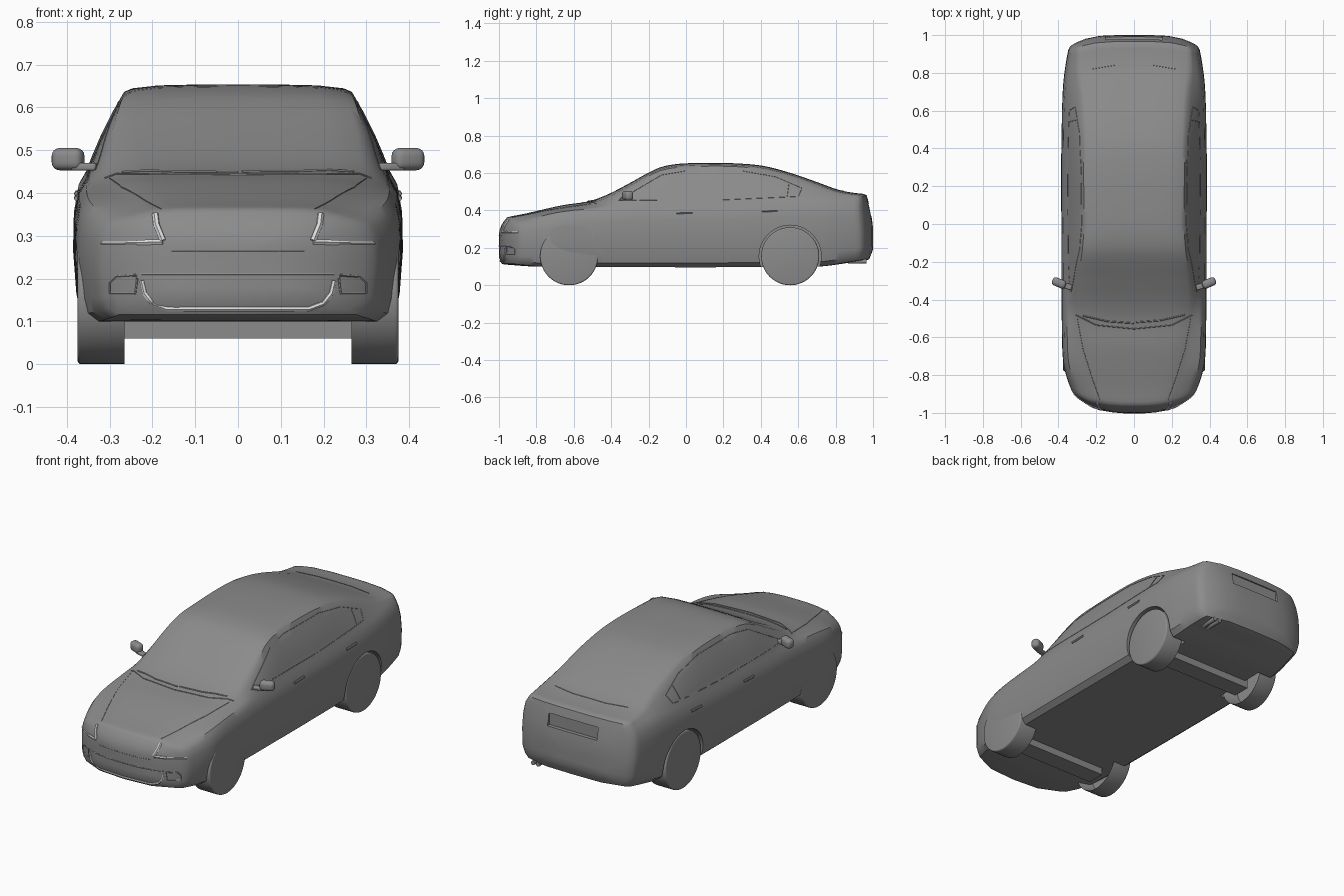
import bpy, bmesh, math
from mathutils import Vector
from mathutils.bvhtree import BVHTree

if "Cube" in bpy.data.objects:
    bpy.data.objects.remove(bpy.data.objects["Cube"], do_unlink=True)
parts = []


def material(name, value):
    m = bpy.data.materials.new(name)
    m.use_nodes = True
    m.diffuse_color = (value, value, value, 1)
    m.node_tree.nodes["Principled BSDF"].inputs["Base Color"].default_value = m.diffuse_color
    return m


GREY = material("body grey", 0.26)
CHROME = material("bright trim", 0.7)


def add_mesh(name, bm, mat=GREY):
    bmesh.ops.recalc_face_normals(bm, faces=bm.faces)
    mesh = bpy.data.meshes.new(name)
    bm.to_mesh(mesh)
    bm.free()
    mesh.materials.append(mat)
    obj = bpy.data.objects.new(name, mesh)
    bpy.context.collection.objects.link(obj)
    parts.append(obj)
    return obj


def bake(obj):
    """Replace an object by its evaluated mesh."""
    bpy.context.view_layer.update()
    deps = bpy.context.evaluated_depsgraph_get()
    mesh = bpy.data.meshes.new_from_object(obj.evaluated_get(deps))
    name = obj.name
    if obj in parts:
        parts.remove(obj)
    bpy.data.objects.remove(obj, do_unlink=True)
    new = bpy.data.objects.new(name, mesh)
    bpy.context.collection.objects.link(new)
    parts.append(new)
    return new


def box(name, center, size, bevel=0.0, turn=0.0):
    bm = bmesh.new()
    bmesh.ops.create_cube(bm, size=1)
    bmesh.ops.scale(bm, vec=size, verts=bm.verts)
    if bevel:
        bmesh.ops.bevel(bm, geom=bm.edges[:], offset=bevel, segments=4, profile=0.5, affect='EDGES')
    obj = add_mesh(name, bm)
    obj.location = center
    obj.rotation_euler.z = turn
    return obj


def smooth(pts, y):
    """Cubic interpolation through (y, value) points."""
    i = max(k for k in range(len(pts) - 1) if k == 0 or pts[k][0] <= y)
    slope = lambda a, b: (pts[b][1] - pts[a][1]) / (pts[b][0] - pts[a][0])
    m0, m1 = slope(max(i - 1, 0), i + 1), slope(i, min(i + 2, len(pts) - 1))
    (y0, a), (y1, b) = pts[i], pts[i + 1]
    h = y1 - y0
    t = (y - y0) / h
    return (a * (2*t**3 - 3*t*t + 1) + b * (3*t*t - 2*t**3)
            + h * (m0 * (t**3 - 2*t*t + t) + m1 * (t**3 - t*t)))


# Body profiles along the length: (y, value)
TOP = [(-1, .365), (-.9, .382), (-.8, .402), (-.65, .43), (-.52, .449), (-.42, .485), (-.3, .547),
       (-.2, .602), (-.13, .633), (-.03, .65), (.15, .654), (.3, .65), (.42, .637), (.55, .603),
       (.7, .553), (.82, .513), (.9, .497), (1, .487)]
BOTTOM = [(-1, .112), (-.8, .1), (.7, .1), (.9, .122), (1, .135)]
WIDTH = [(-1, .325), (-.9, .352), (-.75, .375), (-.55, .382), (0, .385), (.5, .384), (.75, .375),
         (.9, .36), (1, .345)]
BELT = [(-1, .33), (-.85, .365), (-.65, .395), (-.5, .41), (-.3, .425), (.3, .44), (.7, .455), (1, .45)]
RAIL_X = [(-1, .21), (-.8, .25), (-.5, .305), (-.3, .3), (-.15, .275), (0, .265), (.3, .268), (.5, .275),
          (.7, .285), (.82, .3), (1, .3)]
RAIL_Z = [(-1, .355), (-.8, .39), (-.55, .425), (-.45, .445), (-.3, .52), (-.15, .608), (0, .632),
          (.3, .632), (.5, .597), (.7, .535), (.82, .497), (1, .475)]


def section(y):
    zt, zb, w, zs, rx, rz = (smooth(c, y) for c in (TOP, BOTTOM, WIDTH, BELT, RAIL_X, RAIL_Z))
    ws = w - .028
    half = [(0, zb), (.5 * w, zb), (.88 * w, zb)]
    for k, x in ((.07, .955 * w), (.2, .98 * w), (.5, w), (.75, .995 * w), (.92, w - .012), (1, ws)):
        half.append((x, zb + k * (zs - zb)))
    for t in (.25, .5, .75, 1):
        bulge = .15 * (rz - zs) * t * (1 - t)
        half.append((ws + (rx - ws) * t + bulge, zs + (rz - zs) * t))
    for k, t in ((.93, .45), (.7, .85), (.35, .97), (0, 1)):
        half.append((rx * k, rz + (zt - rz) * t))
    return half + [(-x, z) for x, z in reversed(half[1:-1])]


def warp(x, y, z):
    """Round the nose and tail in plan and in profile."""
    if y < -.6:
        y += ((-.6 - y) / .4) ** 2 * (.12 * (abs(x) / .34) ** 3 + .05 * (max(0, z - .27) / .1) ** 2
                                      + .4 * max(0, .15 - z))
    elif y > .6:
        y -= ((y - .6) / .4) ** 2 * (.06 * (abs(x) / .34) ** 4 + .035 * (max(0, z - .3) / .185) ** 1.5
                                     + .4 * max(0, .19 - z))
    return x, y, z


# Body shell, lofted and closed by shrinking rings at both ends
N = 72
caps = (.05, .3, .55, .75, .9, .975)
stations = [(-1, s) for s in caps]
stations += [(-.985 + 1.97 * i / N, 1) for i in range(N + 1)]
stations += [(1, s) for s in reversed(caps)]
bm = bmesh.new()
rings = []
for y, s in stations:
    rings.append([bm.verts.new(warp(x * s, y, .26 + (z - .26) * s)) for x, z in section(y)])
for a, b in zip(rings, rings[1:]):
    for i in range(len(a)):
        j = (i + 1) % len(a)
        bm.faces.new((a[i], a[j], b[j], b[i]))
bm.faces.new(rings[0])
bm.faces.new(rings[-1])
body = add_mesh("body", bm)


def cylinder(name, radius, x0, x1, y, z):
    bm = bmesh.new()
    bmesh.ops.create_cone(bm, cap_ends=True, segments=48, radius1=radius, radius2=radius, depth=abs(x1 - x0))
    for v in bm.verts:
        v.co = Vector(((x0 + x1) / 2 + v.co.z, y + v.co.x, z + v.co.y))
    return add_mesh(name, bm)


# Wheel arches and number plate recess
AXLES = (("front", -.625), ("rear", .557))
cutters = [cylinder("arch_cutter", .166, s * .25, s * .5, y, .155) for _, y in AXLES for s in (-1, 1)]
cutters.append(box("plate_cutter", (0, 1.04, .403), (.3, .14, .066)))
for c in cutters:
    c.hide_render = True
    mod = body.modifiers.new("cut", 'BOOLEAN')
    mod.operation, mod.solver, mod.object = 'DIFFERENCE', 'EXACT', c
body = bake(body)
for c in cutters:
    parts.remove(c)
    bpy.data.objects.remove(c, do_unlink=True)

# Wheels: rounded outer shoulder, hollow inner side; axle beams
for label, y in AXLES:
    for side, s in (("left", 1), ("right", -1)):
        wheel = cylinder(f"{label}_{side}_wheel", .155, s * .265, s * .375, y, .155)
        bm = bmesh.new()
        bm.from_mesh(wheel.data)
        bm.faces.ensure_lookup_table()
        discs = sorted((f for f in bm.faces if len(f.verts) > 4), key=lambda f: s * f.calc_center_median().x)
        inner, outer = discs
        bmesh.ops.inset_region(bm, faces=[inner], thickness=.025)
        bmesh.ops.translate(bm, verts=inner.verts[:], vec=(s * .08, 0, 0))
        bmesh.ops.bevel(bm, geom=outer.edges[:], offset=.008, segments=3, profile=.5, affect='EDGES')
        bm.to_mesh(wheel.data)
        bm.free()
    box(f"{label}_axle_beam", (0, y, .09), (.53, .1, .06))

# Door mirrors on short arms
for side, s in (("left", 1), ("right", -1)):
    box(f"{side}_mirror", (s * .397, -.312, .479), (.076, .045, .052), .018, s * .4)
    box(f"{side}_mirror_arm", (s * .358, -.328, .461), (.06, .03, .018), .006, s * .3)

# Trim lines laid onto the body surface
tree = BVHTree.FromPolygons([v.co for v in body.data.vertices], [p.vertices[:] for p in body.data.polygons])
AXES = {
    "front": lambda a, b: (Vector((a, -2, b)), Vector((0, 1, 0))),
    "top": lambda a, b: (Vector((a, b, 2)), Vector((0, 0, -1))),
    "side": lambda a, b: (Vector((2, a, b)), Vector((-1, 0, 0))),
}


def trim(name, axis, pts, radius, mat=GREY, mirror=False):
    path = []
    for p, q in zip(pts, pts[1:]):
        for k in range(8):
            path.append((p[0] + (q[0] - p[0]) * k / 8, p[1] + (q[1] - p[1]) * k / 8))
    path.append(pts[-1])
    hits = [tree.ray_cast(*AXES[axis](*p))[0] for p in path]
    hits = [h for h in hits if h is not None]
    if len(hits) < 2:
        return
    for label, s in ((("left_", 1), ("right_", -1)) if mirror else (("", 1),)):
        cu = bpy.data.curves.new(label + name, 'CURVE')
        cu.dimensions = '3D'
        cu.bevel_depth, cu.bevel_resolution, cu.use_fill_caps = radius, 1, True
        sp = cu.splines.new('POLY')
        sp.points.add(len(hits) - 1)
        for pt, h in zip(sp.points, hits):
            pt.co = (h.x * s, h.y, h.z, 1)
        cu.materials.append(mat)
        obj = bpy.data.objects.new(label + name, cu)
        bpy.context.collection.objects.link(obj)
        bake(obj)


half_u = [(.225, .195), (.218, .165), (.2, .142), (.165, .129)]
trim("grille_surround", "front", half_u + [(-x, z) for x, z in reversed(half_u)], .006, CHROME)
trim("headlight_upright", "front", [(.193, .35), (.19, .325), (.175, .288)], .008, CHROME, True)
trim("headlight_strip", "front", [(.175, .286), (.235, .284)], .007, CHROME, True)
trim("headlight_tail", "front", [(.235, .284), (.318, .283)], .004, CHROME, True)
trim("grille_top_edge", "front", [(-.225, .21), (.225, .21)], .003)
trim("bumper_seam", "front", [(-.155, .264), (.155, .264)], .002)
trim("fog_lamp_frame", "front", [(.3, .165), (.3, .19), (.285, .205), (.235, .208), (.24, .165), (.3, .165)],
     .003, GREY, True)
trim("bonnet_seam", "top", [(.18, -.93), (.22, -.82), (.27, -.66), (.3, -.5)], .0015, GREY, True)
trim("windscreen_base", "top", [(-.31, -.48), (-.2, -.535), (0, -.555), (.2, -.535), (.31, -.48)], .003)
trim("driver_wiper", "top", [(.27, -.48), (.14, -.51), (.01, -.52)], .004)
trim("passenger_wiper", "top", [(0, -.525), (-.14, -.515), (-.27, -.485)], .004)
trim("rear_window_base", "top", [(-.22, .82), (-.1, .84), (.1, .84), (.22, .82)], .002)
trim("side_window_frame", "side", [(-.36, .455), (-.13, .59), (0, .612), (.3, .612), (.48, .58), (.62, .52),
                                   (.6, .475), (.2, .457), (-.36, .455)], .0015, GREY, True)
trim("window_divider", "side", [(.54, .475), (.55, .545)], .002, GREY, True)
trim("front_door_handle", "side", [(-.05, .387), (.035, .39)], .007, GREY, True)
trim("rear_door_handle", "side", [(.405, .397), (.49, .4)], .007, GREY, True)

# Twin exhaust tips
for i, x in enumerate((.225, .255)):
    bm = bmesh.new()
    bmesh.ops.create_cone(bm, cap_ends=True, segments=16, radius1=.012, radius2=.012, depth=.1)
    pipe = add_mesh(f"exhaust_tip_{i + 1}", bm)
    pipe.location = (x, .915, .128)
    pipe.rotation_euler.x = math.pi / 2

# Smooth shading with sharp edges kept
bpy.ops.object.select_all(action='DESELECT')
for obj in parts:
    obj.select_set(True)
bpy.context.view_layer.objects.active = body
bpy.ops.object.shade_smooth_by_angle(angle=math.radians(35))
